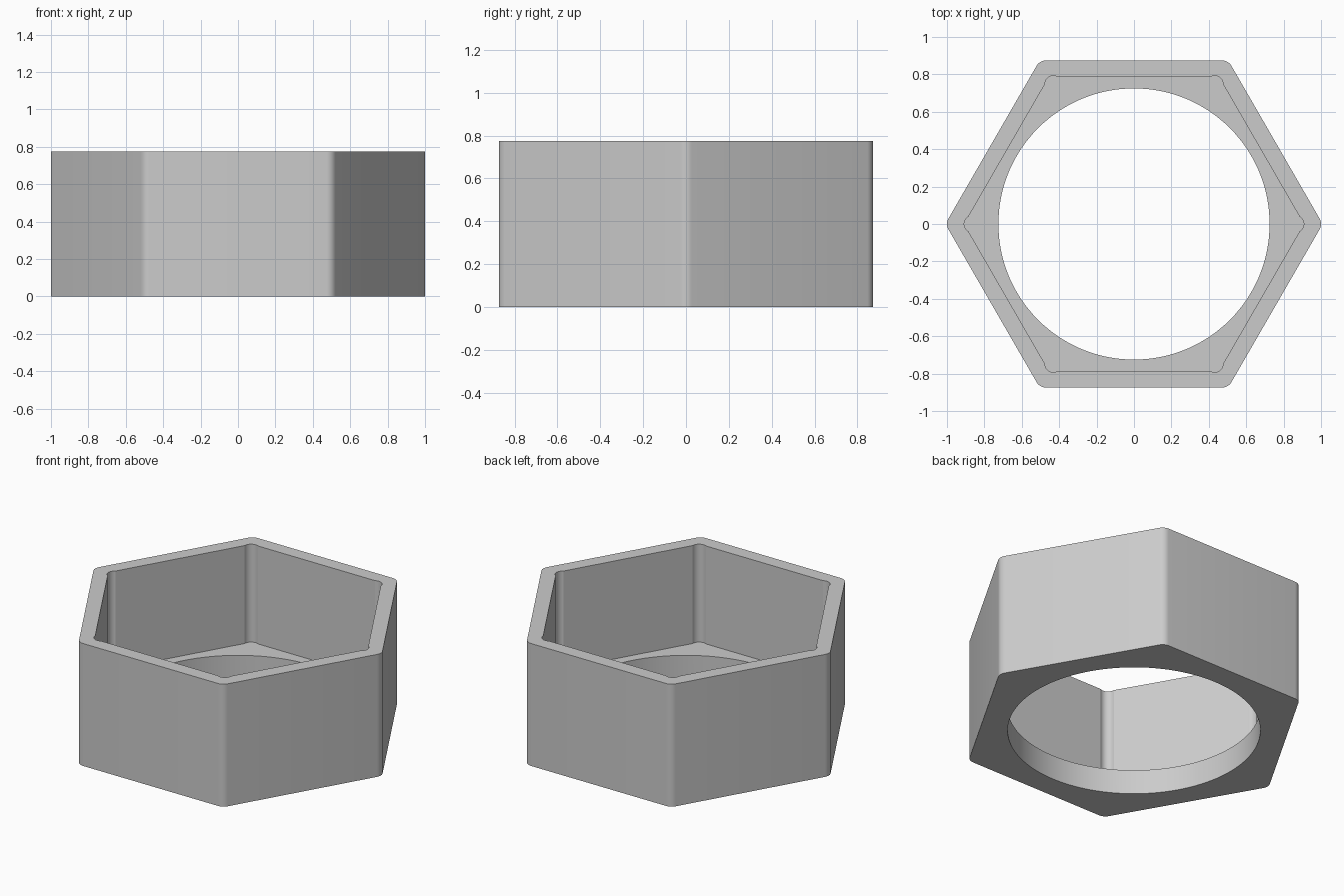
import bpy, bmesh
from math import cos, sin, radians, pi

if "Cube" in bpy.data.objects:
    bpy.data.objects.remove(bpy.data.objects["Cube"])

HEIGHT, FLOOR = 0.775, 0.155
OUTER, INNER, BORE = 1.009, 0.908, 0.725

grey = bpy.data.materials.new("plain grey")
grey.use_nodes = True
colour = (0.6, 0.6, 0.6, 1)
grey.diffuse_color = colour
grey.node_tree.nodes["Principled BSDF"].inputs["Base Color"].default_value = colour


def hex_outline(centre, radius, half_sweep, steps):
    """Hexagon whose corners are arcs around points at the given distance."""
    points = []
    for corner in range(6):
        a = corner * pi / 3
        for i in range(steps + 1):
            t = a + half_sweep * (2 * i / steps - 1)
            points.append((centre * cos(a) + radius * cos(t),
                           centre * sin(a) + radius * sin(t)))
    return points


def prism(name, outline, bottom, top):
    bm = bmesh.new()
    base = bm.faces.new([bm.verts.new((x, y, bottom)) for x, y in outline])
    side = bmesh.ops.extrude_face_region(bm, geom=[base])["geom"]
    moved = [v for v in side if isinstance(v, bmesh.types.BMVert)]
    bmesh.ops.translate(bm, verts=moved, vec=(0, 0, top - bottom))
    bmesh.ops.recalc_face_normals(bm, faces=bm.faces)
    mesh = bpy.data.meshes.new(name)
    bm.to_mesh(mesh)
    bm.free()
    mesh.materials.append(grey)
    obj = bpy.data.objects.new(name, mesh)
    bpy.context.collection.objects.link(obj)
    return obj


# Hexagonal body with rounded corners
fillet = 0.055
body = prism("hexagonal_socket",
             hex_outline(OUTER - fillet / cos(pi / 6), fillet, pi / 6, 6),
             0, HEIGHT)

# Hexagonal pocket with small corner reliefs, and a round bore through the floor
relief = 0.045
pocket = prism("pocket_cutter",
               hex_outline(INNER - relief, relief, pi / 3, 12),
               FLOOR, HEIGHT + 0.2)
bore = prism("bore_cutter",
             [(BORE * cos(radians(3 * i)), BORE * sin(radians(3 * i)))
              for i in range(120)],
             -0.2, FLOOR + 0.2)

bpy.context.view_layer.objects.active = body
for cutter in (pocket, bore):
    cutter.hide_render = True
    cut = body.modifiers.new(cutter.name, "BOOLEAN")
    cut.operation = "DIFFERENCE"
    cut.solver = "EXACT"
    cut.object = cutter
    bpy.ops.object.modifier_apply(modifier=cut.name)
    bpy.data.objects.remove(cutter)

# Smooth the arcs, keep the rims and relief edges sharp
bpy.ops.object.select_all(action="DESELECT")
body.select_set(True)
bpy.ops.object.shade_smooth_by_angle(angle=radians(20))
